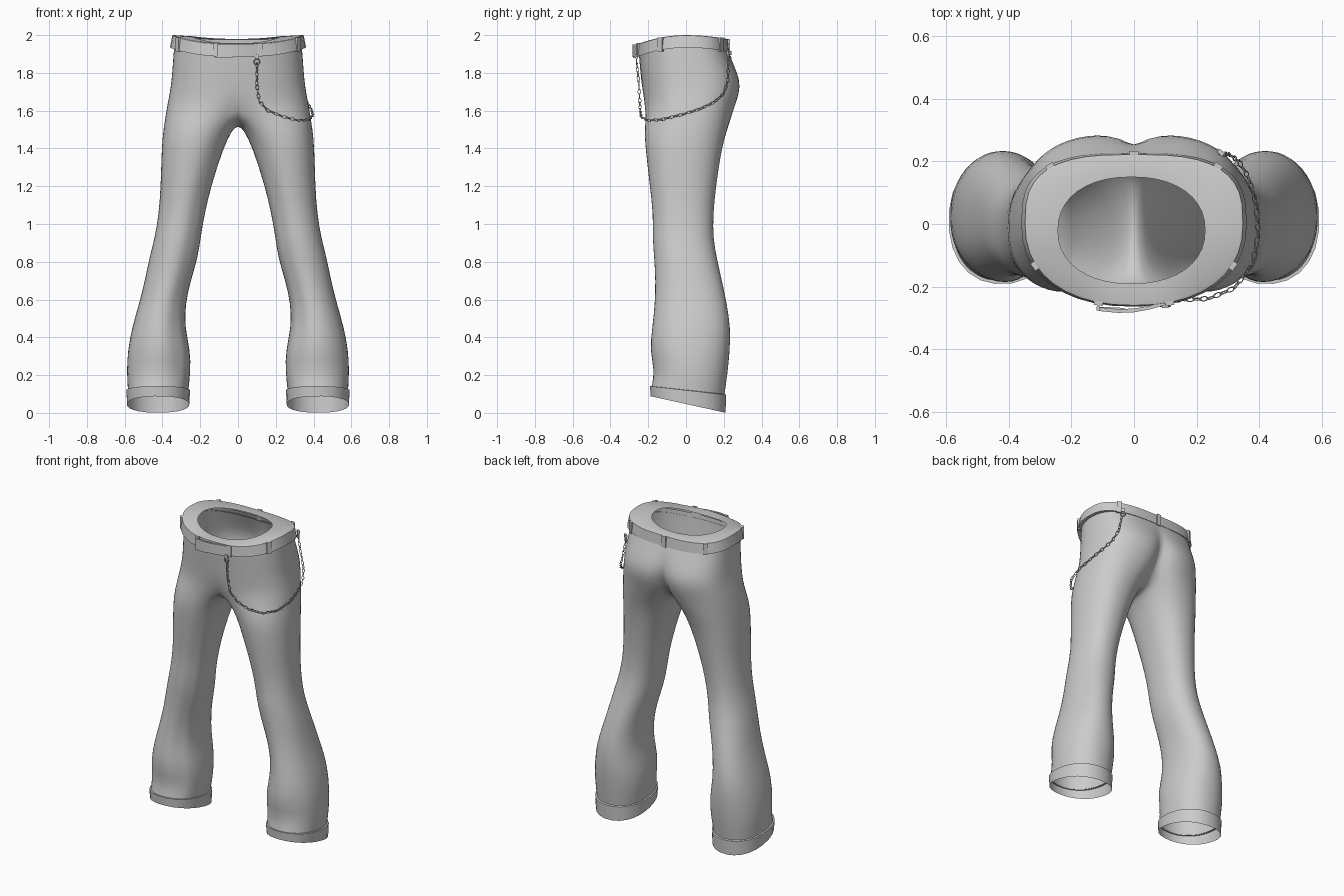
import bpy, bmesh, math
from mathutils import Vector, Matrix

if "Cube" in bpy.data.objects:
    bpy.data.objects.remove(bpy.data.objects["Cube"])

N_ARC, N_OUT, N_IN = 17, 18, 7   # hip arc, outer leg points (one extra at the cleft), crotch points


def spow(v, p):
    return math.copysign(abs(v) ** p, v)


def finish(name, bm, mirror=False, subsurf=0, angle=50):
    bmesh.ops.recalc_face_normals(bm, faces=bm.faces)
    me = bpy.data.meshes.new(name)
    bm.to_mesh(me)
    bm.free()
    ob = bpy.data.objects.new(name, me)
    bpy.context.collection.objects.link(ob)
    if mirror:
        m = ob.modifiers.new("Mirror", 'MIRROR')
        m.use_clip = True
        m.merge_threshold = 0.002
    if subsurf:
        s = ob.modifiers.new("Smooth", 'SUBSURF')
        s.levels = s.render_levels = subsurf
    bpy.ops.object.select_all(action='DESELECT')
    ob.select_set(True)
    bpy.context.view_layer.objects.active = ob
    bpy.ops.object.shade_smooth_by_angle(angle=math.radians(angle))
    return ob


def bridge(bm, a, b, closed):
    n = len(a)
    for i in range(n if closed else n - 1):
        j = (i + 1) % n
        bm.faces.new((a[i], a[j], b[j], b[i]))


def loft(bm, rows, closed=True):
    rings = [[bm.verts.new(p) for p in r] for r in rows]
    for a, b in zip(rings, rings[1:]):
        bridge(bm, a, b, closed)
    return rings


def waist_top(y):
    return 2.0 - (0.042 if y < 0 else 0.025) * min(1, (y / 0.24) ** 2)


def hip_point(t, rx, yf, yb):
    """Point on the hip outline; t = -90 deg front, 0 side, +90 deg back."""
    s, c = math.sin(t), math.cos(t)
    p = 0.88 if s < 0 else 0.68
    return spow(c if abs(c) > 1e-6 else 0, p) * rx, spow(abs(s), p) * (yf if s < 0 else yb)


def leg_ring(z, xin, xout, yf, yb, tilt=0.0, grow=0.0, ridge=0.0):
    cx, cy = (xin + xout) / 2, (yf + yb) / 2
    rx, ry = (xout - xin) / 2 + grow, (yb - yf) / 2 + grow
    lim = math.radians(130)
    angs = [-lim + 2 * lim * i / (N_OUT - 1) for i in range(N_OUT)]
    step = (2 * math.pi - 2 * lim) / (N_IN + 1)
    angs += [lim + step * (k + 1) for k in range(N_IN)]
    ring = []
    for a in angs:
        # pressed crease down the front, flatter cloth on both sides of it
        f = 1 - ridge * max(0, math.cos((a + 1.05) * 2.5)) * (abs(a + 1.05) < .63)
        f -= ridge * max(0, math.cos((a + 2.3) * 2.5)) * (abs(a + 2.3) < .63)
        x = cx + rx * f * spow(math.cos(a), 0.9)
        y = cy + ry * f * spow(math.sin(a), 0.9)
        ring.append((x, y, z - tilt * y))
    return ring


# Trousers: open half rings over the hips, then closed rings down the leg, mirrored
hips = [  # z, half width, front y, back y, back cleft, front dip
    (None, .338, -.252, .213, 0, 0),
    (1.84, .347, -.246, .258, .012, 0),
    (1.76, .353, -.238, .294, .045, 0),
    (1.69, .363, -.232, .289, .075, .005),
    (1.62, .378, -.226, .266, .100, .025)]
legs = [  # z, inner x, outer x, front y, back y
    (1.50, .030, .397, -.225, .220), (1.40, .078, .406, -.217, .190),
    (1.20, .142, .410, -.196, .160), (1.05, .177, .421, -.177, .145),
    (0.93, .197, .441, -.182, .145), (0.82, .212, .471, -.172, .164),
    (0.70, .250, .494, -.166, .192), (0.58, .278, .524, -.169, .218),
    (0.45, .281, .563, -.184, .238), (0.33, .251, .585, -.198, .234),
    (0.22, .250, .591, -.170, .223)]
bm = bmesh.new()
rows = []
for z, rx, yf, yb, cleft, dip in hips:
    row = []
    for i in range(N_ARC):
        x, y = hip_point(-math.pi / 2 + math.pi * i / (N_ARC - 1), rx, yf, yb)
        if i == N_ARC - 1:
            row.append((.04, y - cleft * .25, z or waist_top(y) - .04))
            y -= cleft
        if i == 0:
            y += dip
        row.append((x, y, z or waist_top(y) - .04))
    rows.append(row)
last = loft(bm, rows, closed=False)[-1]
yb, yf = last[-1].co.y, last[0].co.y
crotch = []
for k in range(1, N_IN + 1):
    u = k / (N_IN + 1)
    crotch.append(bm.verts.new((0, yb + (yf - yb) * u, 1.62 - .10 * math.sin(math.pi * u) ** .8)))
leg_rows = [leg_ring(*r, ridge=.045 if r[0] < 1.3 else .015) for r in legs]
hem = (.262, .584, -.184, .206)
leg_rows.append(leg_ring(.12, *hem, tilt=.11))
rings = loft(bm, leg_rows)
bridge(bm, last + crotch, rings[0], True)
finish("trousers", bm, mirror=True, subsurf=1, angle=60)

# Turned hem at the bottom of each leg
bm = bmesh.new()
loft(bm, [leg_ring(.122, *hem, tilt=.11, grow=-.003), leg_ring(.120, *hem, tilt=.115, grow=.008),
          leg_ring(.047, *hem, tilt=.22, grow=.004)])
finish("hem", bm, mirror=True, angle=40)


# Waistband with an inward lip around the opening
def waist_ring(rx, yf, yb, dz, n=40):
    out = []
    for i in range(n):
        t = 2 * math.pi * i / n
        side = 1 if math.cos(t) >= 0 else -1
        x, y = hip_point(math.asin(max(-1, min(1, math.sin(t)))), rx, yf, yb)
        out.append((side * x, y, waist_top(y) + dz))
    return out


bm = bmesh.new()
opening = [(-.008 + .235 * spow(math.cos(a), .9), -.02 + .17 * spow(math.sin(a), .9))
           for a in (2 * math.pi * i / 40 for i in range(40))]
loft(bm, [waist_ring(.336, -.247, .212, -.066), waist_ring(.360, -.264, .228, -.066),
          waist_ring(.348, -.260, .222, -.002), waist_ring(.340, -.252, .215, 0),
          [(x, y, waist_top(y * 1.2) - .006) for x, y in opening]])
finish("waistband", bm, angle=35)


def add_box(bm, centre, size, yaw):
    m = Matrix.Translation(centre) @ Matrix.Rotation(yaw, 4, 'Z') @ Matrix.Diagonal((*size, 1))
    bmesh.ops.create_cube(bm, size=1, matrix=m)


# Belt loops, set on the waistband outline
bm = bmesh.new()
for deg, side in ((-74, 1), (-74, -1), (-28, 1), (-28, -1), (48, 1), (48, -1), (90, 1)):
    t = math.radians(deg)
    x, y = hip_point(t, .354, -.262, .226)
    x2, y2 = hip_point(t - .05, .354, -.262, .226)
    add_box(bm, (side * x, y, waist_top(y) - .036), (.028, .014, .074),
            side * math.atan2(y - y2, x - x2))
finish("belt_loops", bm)

# Overlapping front tab of the waistband
bm = bmesh.new()
loft(bm, [[(x, y + o, 1.921 + s) for o, s in ((0, .03), (-.012, .03), (-.012, -.036), (0, -.036))]
          for x, y in ((-.112, -.266), (-.05, -.272), (0, -.27), (.05, -.261), (.11, -.244))])
bmesh.ops.holes_fill(bm, edges=bm.edges)
add_box(bm, (-.075, -.272, 1.884), (.09, .012, .012), -.05)
finish("front_tab", bm)


# Chain: alternating oval links along a sagging path
def add_ring(bm, matrix, R, r, nu=10, nv=5):
    rings = [[bm.verts.new(matrix @ Vector(((R + r * math.cos(b)) * math.cos(a),
                                            (R + r * math.cos(b)) * math.sin(a), r * math.sin(b))))
              for b in (2 * math.pi * j / nv for j in range(nv))]
             for a in (2 * math.pi * i / nu for i in range(nu))]
    for i in range(nu):
        bridge(bm, rings[i], rings[(i + 1) % nu], True)


path = [Vector(p) for p in [
    (.1, -.258, 1.84), (.1, -.25, 1.74), (.112, -.245, 1.65), (.16, -.242, 1.6), (.24, -.238, 1.568),
    (.32, -.205, 1.548), (.378, -.13, 1.553), (.397, -.03, 1.577), (.388, .07, 1.607),
    (.365, .15, 1.645), (.335, .2, 1.69), (.305, .222, 1.76), (.278, .225, 1.88)]]
bm = bmesh.new()
gap, need, flip = .0235, 0.0, 0
for a, b in zip(path, path[1:]):
    seg = b - a
    d = need
    while d < seg.length:
        rot = seg.to_track_quat('X', 'Z').to_matrix().to_4x4()
        add_ring(bm, Matrix.Translation(a + seg.normalized() * d) @ rot
                 @ Matrix.Rotation(math.pi / 2 * flip + .4, 4, 'X') @ Matrix.Diagonal((1.35, .8, 1, 1)),
                 .0095, .0022)
        flip = 1 - flip
        d += gap
    need = d - seg.length
finish("chain", bm)

# Clasps hanging from the belt loops
bm = bmesh.new()
for x, y, yaw in ((.1, -.262, 0), (.278, .228, -.7)):
    z = waist_top(y) - .1
    face = Matrix.Translation((x, y, z)) @ Matrix.Rotation(yaw, 4, 'Z') @ Matrix.Rotation(math.pi / 2, 4, 'X')
    add_ring(bm, face, .014, .004)
    add_box(bm, (x, y, z + .028), (.022, .014, .022), yaw)
finish("chain_clasps", bm)
